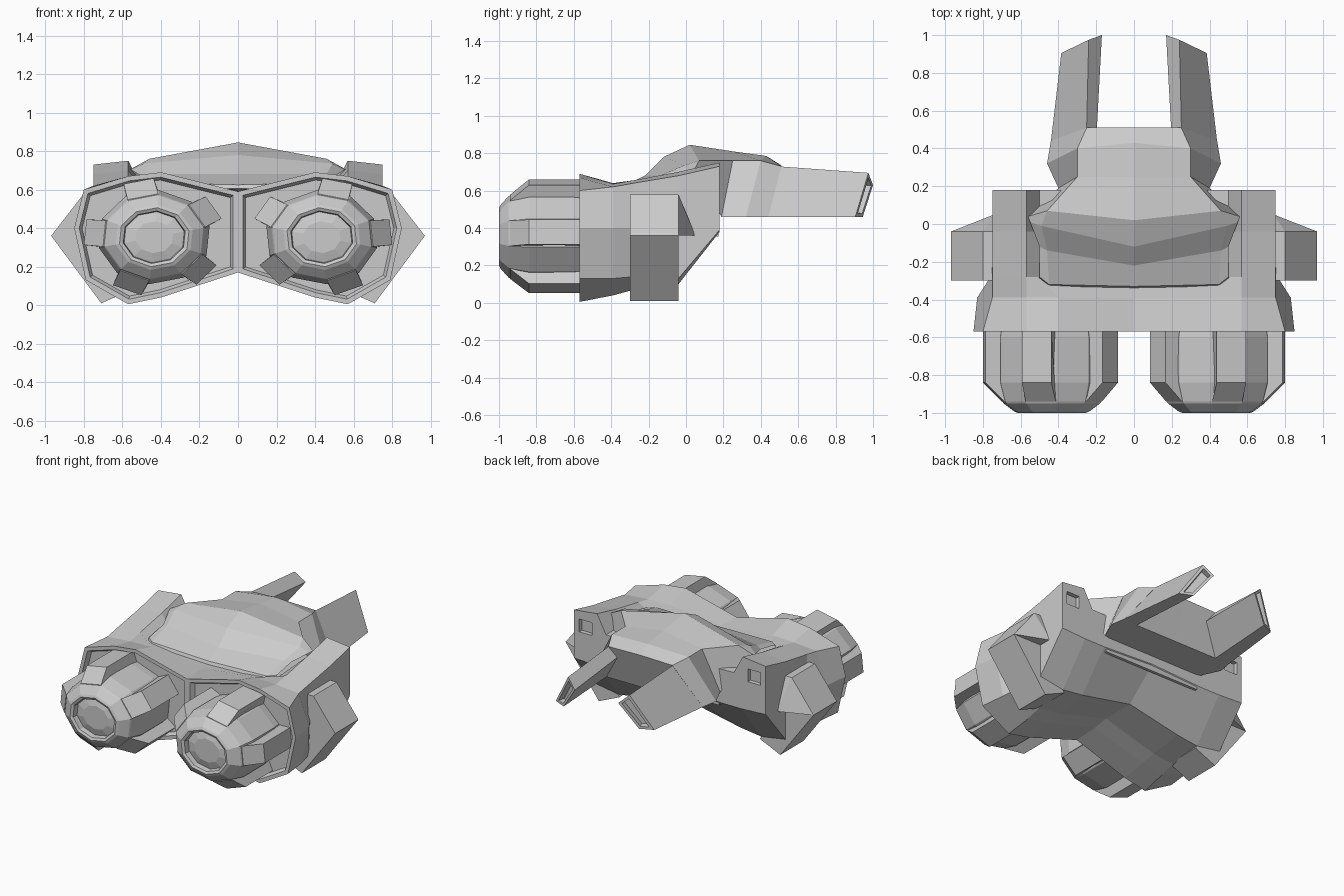
import bpy, bmesh, math
from mathutils import Vector

if "Cube" in bpy.data.objects:
    bpy.data.objects.remove(bpy.data.objects["Cube"])


def finish(name, bm, mirror=True):
    """Clean the mesh, make the object and mirror it across x."""
    bmesh.ops.remove_doubles(bm, verts=bm.verts, dist=0.0005)
    bmesh.ops.recalc_face_normals(bm, faces=bm.faces)
    me = bpy.data.meshes.new(name)
    bm.to_mesh(me)
    bm.free()
    ob = bpy.data.objects.new(name, me)
    bpy.context.collection.objects.link(ob)
    if mirror:
        m = ob.modifiers.new("Mirror", 'MIRROR')
        m.merge_threshold = 0.001
    return ob


def loft(rows, closed=False, bm=None):
    """Skin quads between rows of points; returns bmesh and vertex rows."""
    bm = bm or bmesh.new()
    vr = [[bm.verts.new(p) for p in r] for r in rows]
    n = len(rows[0])
    for a, b in zip(vr, vr[1:]):
        for i in range(n if closed else n - 1):
            j = (i + 1) % n
            bm.faces.new((a[i], a[j], b[j], b[i]))
    return bm, vr


def recess(bm, face, steps):
    """Repeated insets of one face: (thickness, depth)."""
    bmesh.ops.recalc_face_normals(bm, faces=bm.faces)
    for t, d in steps:
        bmesh.ops.inset_region(bm, faces=[face], thickness=t, depth=d,
                               use_even_offset=True, use_boundary=True)


def convex(name, pts):
    bm = bmesh.new()
    for p in pts:
        bm.verts.new(p)
    bmesh.ops.convex_hull(bm, input=bm.verts)
    bmesh.ops.dissolve_limit(bm, angle_limit=0.02, verts=bm.verts, edges=bm.edges)
    return finish(name, bm)


# Main hull: half cross-sections (x, z) from centre top round to centre bottom
sections = [
    (-.57, [(0, .59), (.40, .69), (.57, .67), (.80, .60), (.85, .40), (.79, .13), (.57, .005), (.40, .04), (0, .17)]),
    (-.39, [(0, .60), (.40, .64), (.57, .635), (.75, .62), (.83, .40), (.77, .13), (.56, .04), (.40, .07), (0, .18)]),
    (-.28, [(0, .61), (.50, .62), (.57, .655), (.75, .64), (.76, .40), (.75, .14), (.56, .07), (.40, .09), (0, .20)]),
    (-.04, [(0, .61), (.50, .62), (.57, .70), (.75, .68), (.75, .40), (.75, .13), (.56, .10), (.40, .12), (0, .20)]),
    (.18, [(0, .61), (.50, .62), (.57, .75), (.75, .73), (.75, .55), (.75, .39), (.56, .38), (.40, .38), (0, .40)]),
]
bm, vr = loft([[(x, y, z) for x, z in s] for y, s in sections])
front = bm.faces.new(vr[0])
bm.faces.new(vr[-1])
recess(bm, front, [(.025, 0), (.015, -.03)])
hull = finish("hull", bm)

# Rear shoulder slots cut into the hull
bm = bmesh.new()
bmesh.ops.create_cube(bm, size=1)
for v in bm.verts:
    v.co = Vector((.66 + v.co.x * .10, .18 + v.co.y * .06, .63 + v.co.z * .09))
cutter = finish("slot_cutter", bm)
cut = hull.modifiers.new("Slots", 'BOOLEAN')
cut.object = cutter
cut.operation = 'DIFFERENCE'
cut.solver = 'EXACT'
cutter.hide_render = True
bpy.context.view_layer.objects.active = hull
for m in ("Mirror", "Slots"):
    bpy.ops.object.modifier_apply(modifier=m)
bpy.data.objects.remove(cutter)

# Canopy and neck: centre, shoulder and side points per row
bm, vr = loft([
    [(0, -.34, .60), (.45, -.335, .605), (.51, -.29, .60)],
    [(0, -.33, .625), (.45, -.32, .635), (.50, -.28, .64)],
    [(0, -.22, .68), (.46, -.14, .68), (.50, -.12, .67)],
    [(0, -.12, .78), (.49, -.01, .735), (.55, .01, .70)],
    [(0, .02, .845), (.46, .07, .76), (.56, .04, .705)],
    [(0, .25, .81), (.30, .25, .76), (.40, .19, .46)],
    [(0, .43, .785), (.30, .40, .76), (.46, .32, .46)],
    [(0, .51, .735), (.25, .51, .73), (.44, .44, .46)],
    [(0, .42, .46), (.33, .42, .46), (.44, .44, .46)],
    [(0, .32, .46), (.33, .32, .46), (.46, .32, .46)],
    [(0, .17, .46), (.33, .17, .46), (.40, .19, .46)],
])
finish("canopy", bm)

# Rear prongs with hollow tips
bm, vr = loft([
    [(.20, .44, .66), (.252, .46, .732), (.442, .42, .46), (.33, .40, .46)],
    [(.17, 1.0, .63), (.24, .975, .695), (.385, .905, .46), (.295, .945, .46)],
], closed=True)
tip = bm.faces.new(vr[-1])
bm.faces.new(vr[0])
recess(bm, tip, [(.018, 0), (.002, -.04)])
finish("prong", bm)

# Side sponsons: lower wedge, plus upper wedge tapering to the rear
ys = (-.30, -.04)
convex("sponson_lower", [(x, y, z) for y in ys
                         for x, z in ((.71, .01), (.97, .36), (.70, .36), (.55, .08))])
convex("sponson_upper", [(x, y, z) for y in ys for x, z in ((.97, .36), (.80, .58), (.70, .58), (.70, .36))]
       + [(.74, .05, .36)])

# Thruster pods: ten-sided, slightly flattened bodies with recessed lenses
CX, CZ, FLAT, FIN = .435, .353, .83, math.radians(5)


def polar(r, y, a, t=0):
    """Radius r at angle a, with tangential offset t."""
    return (CX + r * math.cos(a) - t * math.sin(a), y,
            CZ + FLAT * (r * math.sin(a) + t * math.cos(a)))


def ring(r, y):
    return [polar(r, y, FIN + math.radians(18 + 36 * i)) for i in range(10)]


bm, vr = loft([ring(r, y) for r, y in (
    (.285, -.53), (.295, -.60), (.295, -.84), (.268, -.94), (.262, -.95),
    (.205, -.992), (.185, -1.0), (.165, -.992), (.16, -.955), (.10, -.97))], closed=True)
bm.faces.new(vr[0])
bm.faces.new(vr[-1])
finish("thruster_body", bm)

# Five sloped fins around each pod
bm = bmesh.new()
for k in range(5):
    a = FIN + math.radians(72 * k)
    rows = [[polar(r, y, a, s * w) for r, y, w in (
        (.24, -.54, .085), (.36, -.54, .08), (.36, -.84, .08), (.26, -.94, .082), (.22, -.94, .07))]
        for s in (-1, 1)]
    bm, vr = loft(rows, closed=True, bm=bm)
    bm.faces.new(vr[0])
    bm.faces.new(vr[1])
finish("thruster_fins", bm)

# Thin vent lip under the neck
convex("vent_lip", [(x, y, z) for x in (0, .38) for y, z in ((.13, .42), (.175, .42), (.175, .355), (.155, .355))])
